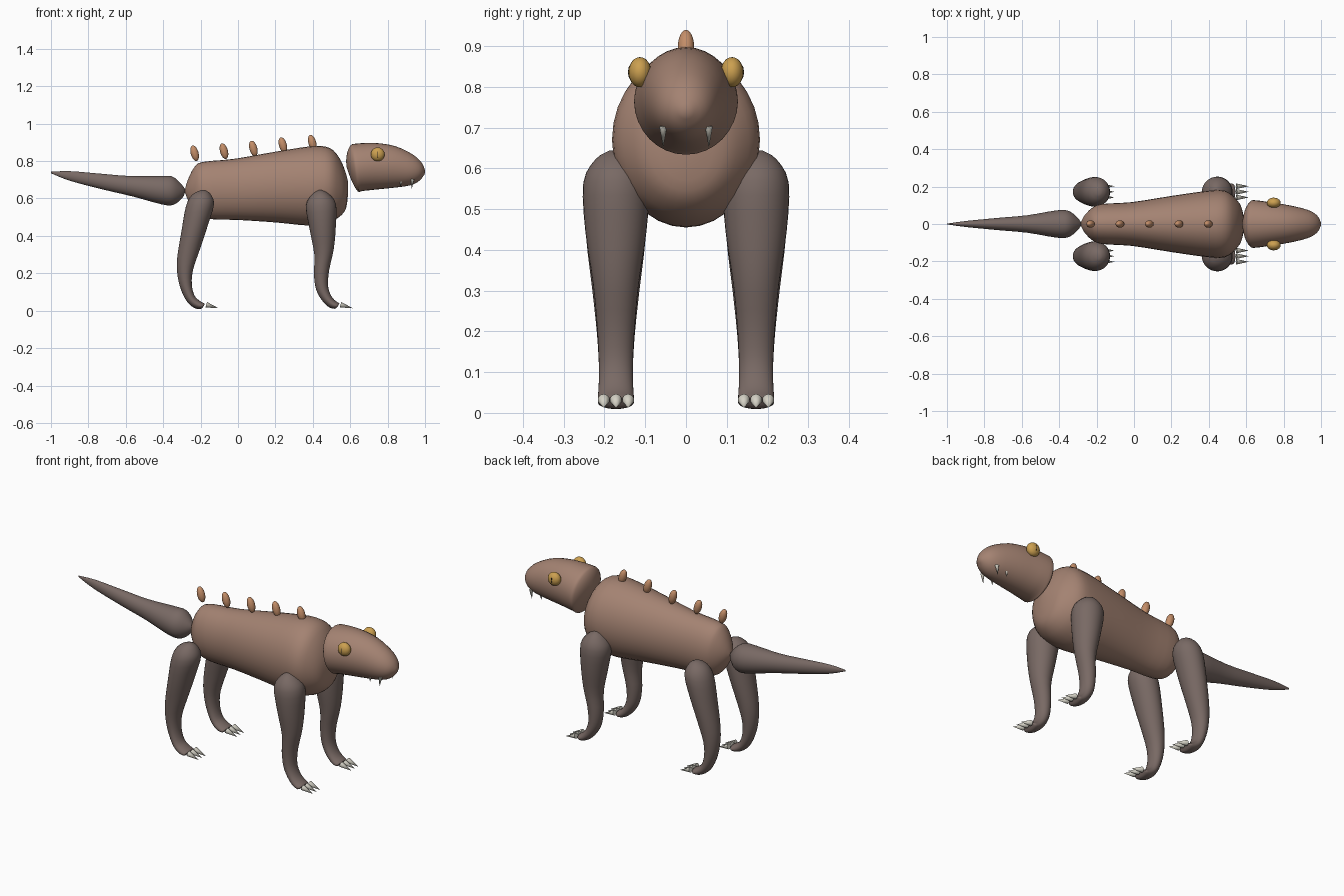
import bpy, bmesh, math
from mathutils import Vector, Matrix

cube = bpy.data.objects.get("Cube")
if cube:
    bpy.data.objects.remove(cube, do_unlink=True)


def material(name, colour):
    mat = bpy.data.materials.new(name)
    mat.use_nodes = True
    mat.diffuse_color = (*colour, 1)
    mat.node_tree.nodes["Principled BSDF"].inputs["Base Color"].default_value = (*colour, 1)
    return mat


HIDE = material("brown hide", (.37, .225, .168))
LIMB = material("dark grey brown", (.19, .142, .128))
AMBER = material("amber", (.6, .35, .08))
SPINE = material("orange brown", (.55, .27, .14))
BONE = material("bone", (.66, .64, .56))
DARK = material("dark pupil", (.03, .02, .015))


def finish(name, bm, mat, angle=50):
    bmesh.ops.recalc_face_normals(bm, faces=bm.faces)
    mesh = bpy.data.meshes.new(name)
    bm.to_mesh(mesh)
    bm.free()
    mesh.materials.append(mat)
    obj = bpy.data.objects.new(name, mesh)
    bpy.context.collection.objects.link(obj)
    bpy.ops.object.select_all(action='DESELECT')
    obj.select_set(True)
    bpy.context.view_layer.objects.active = obj
    bpy.ops.object.shade_smooth_by_angle(angle=math.radians(angle))
    return obj


def spline(p, q, r, s, t):
    return (2 * q + (r - p) * t + (2 * p - 5 * q + 4 * r - s) * t ** 2
            + (3 * q - p - 3 * r + s) * t ** 3) / 2


def loft(name, rings, mat, y=0, sides=32, steps=3):
    """Skin elliptical rings, each given as x, z of one edge, x, z of the other, half width."""
    keys = [Vector(r) for r in rings]
    last = len(keys) - 1
    dense = []
    for i in range(last):
        quad = [keys[max(0, min(last, i + k))] for k in (-1, 0, 1, 2)]
        dense += [spline(*quad, s / steps) for s in range(steps)]
    dense.append(keys[-1])
    bm = bmesh.new()
    loops = []
    for ax, az, bx, bz, w in dense:
        mid = Vector(((ax + bx) / 2, y, (az + bz) / 2))
        half = Vector(((ax - bx) / 2, 0, (az - bz) / 2))
        turns = [2 * math.pi * k / sides for k in range(sides)]
        loops.append([bm.verts.new(mid + half * math.cos(t) + Vector((0, w * math.sin(t), 0)))
                      for t in turns])
    for a, b in zip(loops, loops[1:]):
        for k in range(sides):
            n = (k + 1) % sides
            bm.faces.new((a[k], a[n], b[n], b[k]))
    bm.faces.new(loops[0])
    bm.faces.new(loops[-1])
    return finish(name, bm, mat)


def ellipsoid(name, centre, size, mat, tilt=0):
    bm = bmesh.new()
    place = (Matrix.Translation(centre) @ Matrix.Rotation(tilt, 4, 'Y')
             @ Matrix.Diagonal((*size, 1)))
    bmesh.ops.create_uvsphere(bm, u_segments=20, v_segments=12, radius=1, matrix=place)
    return finish(name, bm, mat)


def spike(name, base, tip, radius, mat):
    bm = bmesh.new()
    base, tip = Vector(base), Vector(tip)
    turn = (tip - base).to_track_quat('Z', 'Y').to_matrix().to_4x4()
    bmesh.ops.create_cone(bm, cap_ends=True, segments=10, radius1=radius, radius2=0,
                          depth=(tip - base).length,
                          matrix=Matrix.Translation((base + tip) / 2) @ turn)
    return finish(name, bm, mat)


# Trunk, head and tail
loft("body", [
    (-.283, .65, -.283, .63, .01), (-.268, .7, -.262, .58, .045),
    (-.235, .765, -.215, .515, .085), (-.19, .795, -.15, .49, .107),
    (-.02, .812, 0, .485, .117), (.2, .85, .2, .472, .15),
    (.4, .88, .385, .455, .177), (.49, .87, .48, .47, .178),
    (.54, .82, .54, .5, .14), (.572, .75, .577, .545, .09),
    (.588, .69, .588, .62, .02)], HIDE)
loft("head", [
    (.578, .8, .58, .77, .01), (.585, .85, .605, .7, .075),
    (.603, .885, .64, .638, .12), (.63, .893, .665, .64, .127),
    (.73, .897, .74, .648, .115), (.84, .88, .82, .656, .1),
    (.935, .835, .92, .67, .076), (.983, .79, .97, .695, .048),
    (1, .75, .998, .73, .01)], HIDE)
loft("tail", [
    (-.283, .65, -.283, .635, .008), (-.31, .685, -.296, .605, .035),
    (-.353, .718, -.345, .566, .07), (-.417, .721, -.41, .569, .073),
    (-.577, .72, -.56, .61, .047), (-.74, .733, -.73, .65, .032),
    (-.9, .746, -.9, .695, .016), (-1, .743, -1, .735, .002)], LIMB)

# Legs, as front and rear profiles shared by both sides
LEGS = {
    "front": [
        (.43, .644, .45, .644, .015), (.395, .62, .485, .625, .05),
        (.363, .56, .524, .57, .08), (.382, .44, .523, .45, .075),
        (.408, .3, .512, .33, .056), (.406, .195, .488, .22, .046),
        (.417, .115, .481, .14, .042), (.445, .06, .493, .09, .042),
        (.483, .021, .515, .058, .044), (.515, .01, .54, .04, .043),
        (.53, .018, .54, .034, .03)],
    "rear": [
        (-.2, .644, -.175, .644, .015), (-.245, .62, -.148, .625, .05),
        (-.278, .56, -.128, .57, .078), (-.303, .42, -.16, .46, .074),
        (-.326, .275, -.203, .33, .058), (-.322, .18, -.24, .22, .047),
        (-.302, .105, -.247, .14, .042), (-.27, .045, -.232, .08, .042),
        (-.232, .014, -.205, .053, .044), (-.2, .01, -.18, .039, .043),
        (-.188, .018, -.178, .034, .03)],
}
for side, s in (("left", 1), ("right", -1)):
    for place, rings in LEGS.items():
        y = s * .172
        loft(f"{place}_{side}_leg", rings, LIMB, y)
        toe = rings[-1][2] + .008
        for k in (-1, 0, 1):
            claw_y = y + k * .03
            spike(f"{place}_{side}_claw", (toe, claw_y, .032), (toe + .066, claw_y, .013),
                  .015, BONE)

    # Eyes with slit pupils, and two fangs on each side
    ellipsoid(f"{side}_eye", (.747, s * .113, .836), (.037, .028, .037), AMBER)
    ellipsoid(f"{side}_pupil", (.747, s * .138, .836), (.003, .004, .016), DARK)
    spike(f"{side}_front_fang", (.933, s * .056, .703), (.928, s * .056, .65), .01, BONE)
    spike(f"{side}_rear_fang", (.872, s * .056, .695), (.868, s * .056, .66), .008, BONE)

# Row of back spines, leaning towards the tail
for x, z in ((-.232, .842), (-.075, .853), (.082, .867), (.24, .885), (.397, .898)):
    ellipsoid("back_spine", (x, 0, z), (.021, .02, .043), SPINE, -.27)
